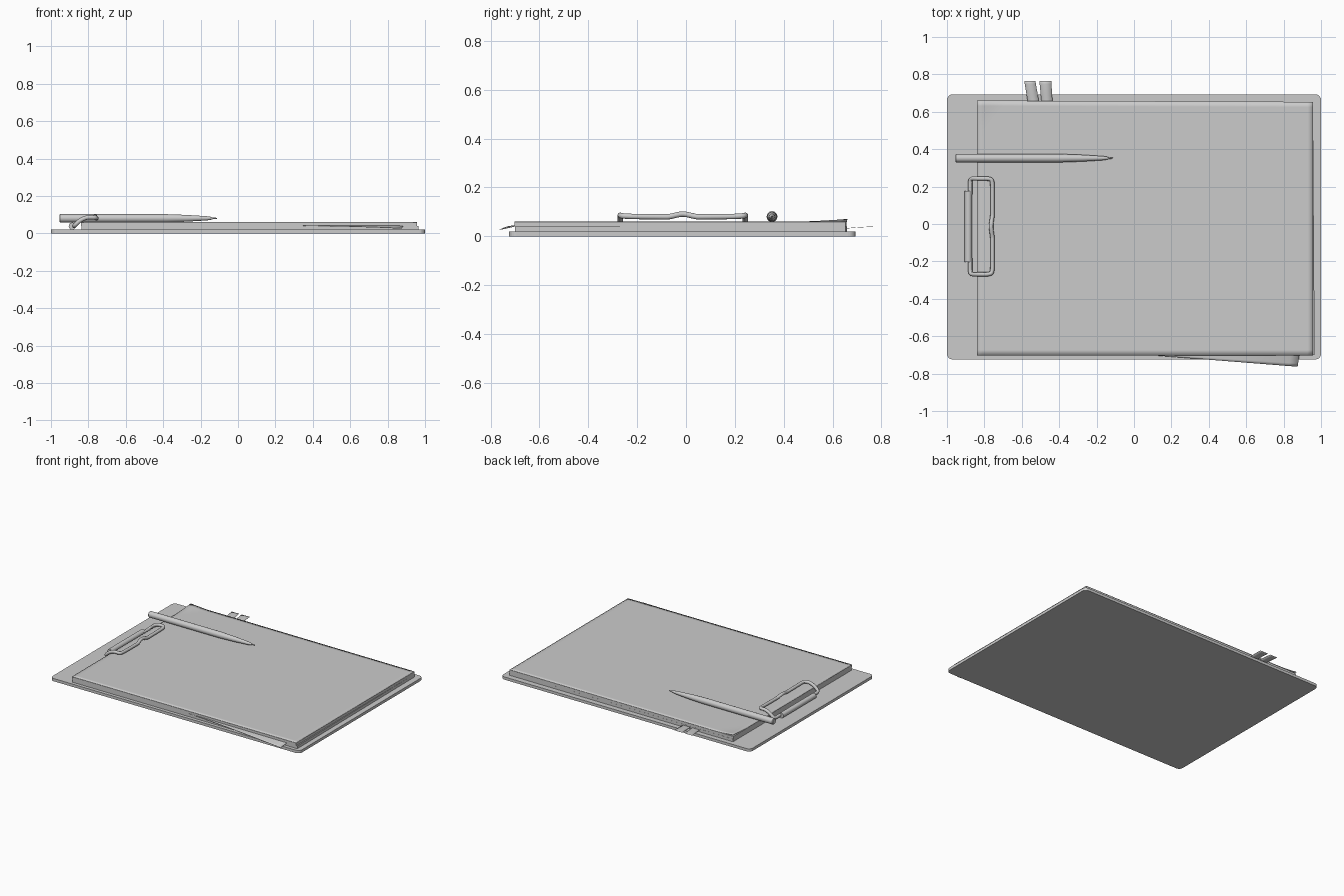
import bpy, bmesh, math
from mathutils import Vector

if "Cube" in bpy.data.objects:
    bpy.data.objects.remove(bpy.data.objects["Cube"])


def finish(name, bm, smooth=False):
    bmesh.ops.recalc_face_normals(bm, faces=bm.faces)
    me = bpy.data.meshes.new(name)
    bm.to_mesh(me)
    bm.free()
    ob = bpy.data.objects.new(name, me)
    bpy.context.collection.objects.link(ob)
    if smooth:
        shade(ob)
    return ob


def shade(ob):
    bpy.ops.object.select_all(action='DESELECT')
    ob.select_set(True)
    bpy.context.view_layer.objects.active = ob
    bpy.ops.object.shade_smooth_by_angle(angle=math.radians(40))


def prism(name, pts, z0, z1):
    bm = bmesh.new()
    f = bm.faces.new([bm.verts.new((x, y, z0)) for x, y in pts])
    ext = bmesh.ops.extrude_face_region(bm, geom=[f])
    for v in ext['geom']:
        if isinstance(v, bmesh.types.BMVert):
            v.co.z = z1
    return finish(name, bm)


def lathe(name, profile, origin, axis, sides):
    # profile of (distance along axis, radius), capped at both ends
    bm = bmesh.new()
    q = Vector((0, 0, 1)).rotation_difference(Vector(axis))
    rings = []
    for d, r in profile:
        rings.append([bm.verts.new(Vector(origin) + q @ Vector(
            (r * math.cos(2 * math.pi * i / sides), r * math.sin(2 * math.pi * i / sides), d)))
            for i in range(sides)])
    for a, b in zip(rings, rings[1:]):
        for i in range(sides):
            j = (i + 1) % sides
            bm.faces.new((a[i], a[j], b[j], b[i]))
    bm.faces.new(rings[0])
    bm.faces.new(rings[-1])
    return finish(name, bm, True)


def sheet(name, corners, nu, nv, height, thick=0.0015):
    # bilinear patch a-b-c-d with z from a height function of (x, y)
    a, b, c, d = [Vector(p) for p in corners]
    bm = bmesh.new()
    g = []
    for j in range(nv + 1):
        row = []
        for i in range(nu + 1):
            p = a.lerp(b, i / nu).lerp(d.lerp(c, i / nu), j / nv)
            row.append(bm.verts.new((p.x, p.y, height(p.x, p.y))))
        g.append(row)
    for j in range(nv):
        for i in range(nu):
            bm.faces.new((g[j][i], g[j][i + 1], g[j + 1][i + 1], g[j + 1][i]))
    ob = finish(name, bm, True)
    m = ob.modifiers.new("thickness", 'SOLIDIFY')
    m.thickness = thick
    m.offset = 0
    return ob


# backing board with rounded corners
pts = []
r = 0.03
for cx, cy, a0 in ((1 - r, 0.693 - r, 0), (-1 + r, 0.693 - r, 90),
                   (-1 + r, -0.724 + r, 180), (1 - r, -0.724 + r, 270)):
    for k in range(6):
        a = math.radians(a0 + 18 * k)
        pts.append((cx + r * math.cos(a), cy + r * math.sin(a)))
prism("backing_board", pts, 0, 0.02)

# paper stack: slightly skewed lower block under the main block
prism("lower_papers", [(-0.838, -0.700), (0.966, -0.700), (0.957, 0.653), (-0.838, 0.658)], 0.02, 0.04)
prism("upper_papers", [(-0.84, -0.702), (0.957, -0.702), (0.957, 0.653), (-0.84, 0.657)], 0.04, 0.059)


# top sheet with one lifted corner
def curl(x, y):
    d = 1 - (x + 0.84) / 0.14 - (0.66 - y) / 0.18
    return 0.0603 + 0.010 * max(0, d) ** 1.4


sheet("top_sheet", [(-0.84, -0.702), (0.957, -0.702), (0.957, 0.653), (-0.84, 0.66)], 60, 48, curl)


# loose sheet slipping out of the front edge
def droop(x, y):
    t = max(0, min(1, (x - 0.25) / 0.63))
    return 0.043 - 0.016 * t * min(1, max(0, (-0.69 - y) / 0.07))


sheet("loose_sheet", [(0.10, -0.702), (0.875, -0.763), (0.89, -0.66), (0.10, -0.66)], 16, 6, droop)

# two index tabs at the rear edge
for name, c in (("left_tab", [(-0.566, 0.64), (-0.506, 0.64), (-0.527, 0.765), (-0.587, 0.765)]),
                ("right_tab", [(-0.494, 0.64), (-0.435, 0.64), (-0.442, 0.765), (-0.506, 0.765)])):
    sheet(name, c, 2, 8, lambda x, y: 0.033 + 0.006 * math.sin(max(0, y - 0.66) / 0.105 * math.pi / 2))

# pen
lathe("pen", [(0, 0.018), (0.004, 0.022), (0.57, 0.022), (0.68, 0.018), (0.79, 0.011), (0.815, 0.007),
              (0.818, 0.005), (0.842, 0.0025)], (-0.955, 0.352, 0.081), (1, 0, 0), 20)

# clip hinge barrel and the strip holding it to the board
yc = -0.013
lathe("clip_hinge", [(0, 0.019), (0.378, 0.019)], (-0.886, yc - 0.189, 0.039), (0, 1, 0), 20)

# clip wire: half path, mirrored across its middle
half = [(-0.876, 0.17, 0.04), (-0.876, 0.21, 0.04), (-0.876, 0.245, 0.04), (-0.868, 0.256, 0.048),
        (-0.845, 0.256, 0.070), (-0.81, 0.256, 0.086), (-0.78, 0.256, 0.086), (-0.76, 0.25, 0.084),
        (-0.757, 0.225, 0.082), (-0.757, 0.20, 0.081), (-0.757, 0.07, 0.080), (-0.757, 0.055, 0.080),
        (-0.764, 0.012, 0.091)]
path = [(x, yc + d, z) for x, d, z in half] + [(x, yc - d, z) for x, d, z in reversed(half)]
cu = bpy.data.curves.new("clip_wire", 'CURVE')
cu.dimensions = '3D'
cu.bevel_depth = 0.0115
cu.bevel_resolution = 3
cu.use_fill_caps = True
sp = cu.splines.new('NURBS')
sp.points.add(len(path) - 1)
for p, co in zip(sp.points, path):
    p.co = (*co, 1)
sp.order_u = 3
sp.use_endpoint_u = True
sp.resolution_u = 5
wire = bpy.data.objects.new("clip_wire", cu)
bpy.context.collection.objects.link(wire)
bpy.ops.object.select_all(action='DESELECT')
wire.select_set(True)
bpy.context.view_layer.objects.active = wire
bpy.ops.object.convert(target='MESH')
shade(bpy.context.view_layer.objects.active)
